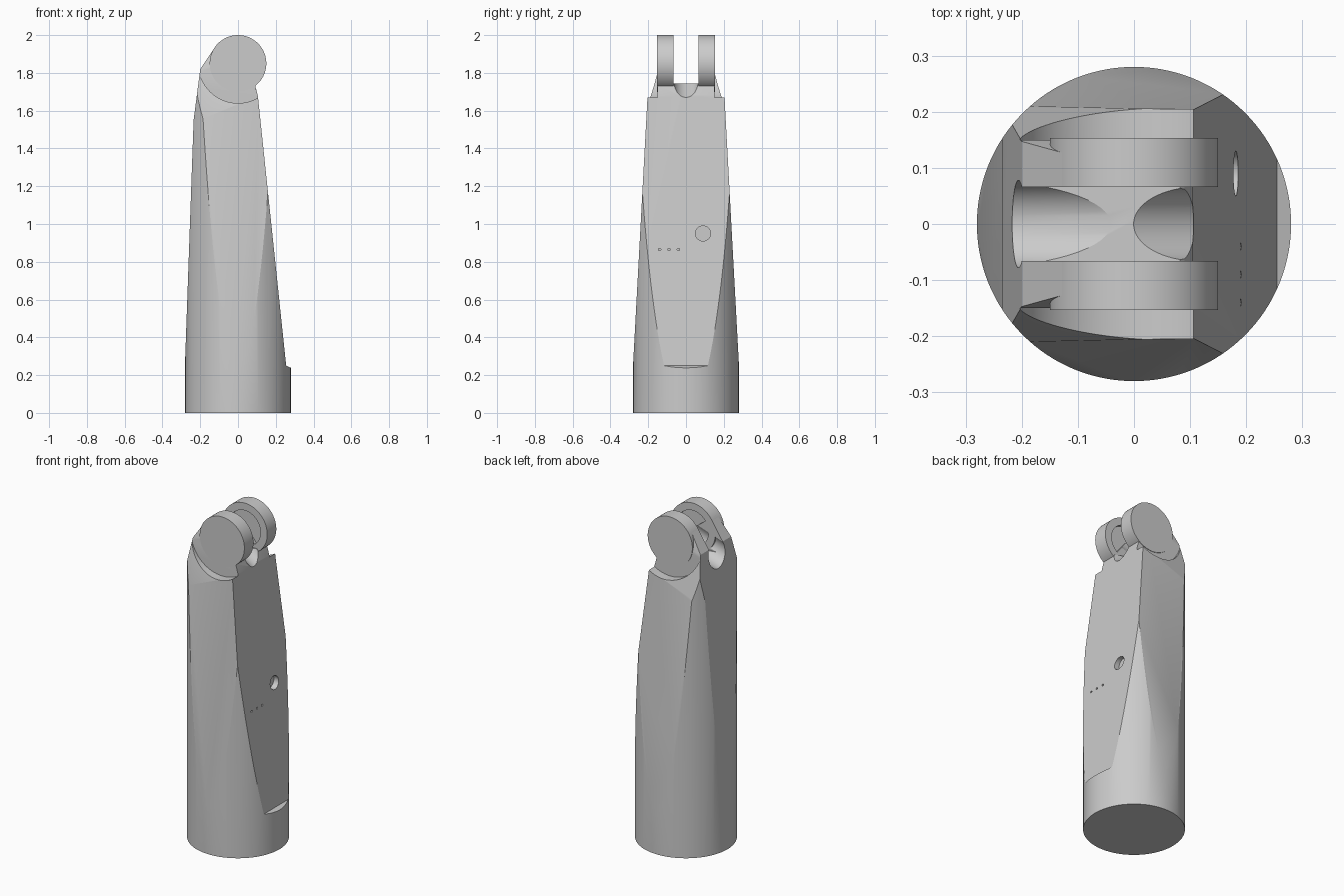
import bpy, bmesh, math
from mathutils import Vector, Matrix

default = bpy.data.objects.get("Cube")
if default:
    bpy.data.objects.remove(default, do_unlink=True)

grey = bpy.data.materials.new("light grey")
grey.use_nodes = True
colour = (0.6, 0.6, 0.6, 1)
grey.diffuse_color = colour
grey.node_tree.nodes["Principled BSDF"].inputs["Base Color"].default_value = colour


def make(name, bm):
    bmesh.ops.recalc_face_normals(bm, faces=bm.faces)
    mesh = bpy.data.meshes.new(name)
    bm.to_mesh(mesh)
    bm.free()
    mesh.materials.append(grey)
    obj = bpy.data.objects.new(name, mesh)
    bpy.context.collection.objects.link(obj)
    return obj


def prism(name, points, axis, half):
    """Extrude a side outline along x or y."""
    bm = bmesh.new()
    place = (lambda p, d: (p[0], d, p[1])) if axis == "y" else (lambda p, d: (d, p[0], p[1]))
    face = bm.faces.new([bm.verts.new(place(p, -half)) for p in points])
    ext = bmesh.ops.extrude_face_region(bm, geom=[face])["geom"]
    verts = [v for v in ext if isinstance(v, bmesh.types.BMVert)]
    bmesh.ops.translate(bm, verts=verts, vec=place((0, 0), 2 * half))
    return make(name, bm)


def rod(name, start, end, radius, sides=64):
    """Cylinder between two points."""
    start, end = Vector(start), Vector(end)
    d = end - start
    bm = bmesh.new()
    mat = Matrix.Translation((start + end) / 2) @ d.to_track_quat("Z", "Y").to_matrix().to_4x4()
    bmesh.ops.create_cone(bm, cap_ends=True, segments=sides, radius1=radius, radius2=radius,
                          depth=d.length, matrix=mat)
    return make(name, bm)


def block(name, point, normal):
    """Unit cube with one face on the given plane, lying on its outer side."""
    n = Vector(normal).normalized()
    bm = bmesh.new()
    mat = Matrix.Translation(Vector(point) + n / 2) @ n.to_track_quat("Z", "Y").to_matrix().to_4x4()
    bmesh.ops.create_cube(bm, size=1, matrix=mat)
    return make(name, bm)


def cut(obj, tool, op="DIFFERENCE"):
    mod = obj.modifiers.new("cut", "BOOLEAN")
    mod.operation = op
    mod.solver = "EXACT"
    mod.object = tool
    bpy.context.view_layer.objects.active = obj
    bpy.ops.object.modifier_apply(modifier=mod.name)
    bpy.data.objects.remove(tool, do_unlink=True)


def smooth(obj):
    bpy.ops.object.select_all(action="DESELECT")
    obj.select_set(True)
    bpy.context.view_layer.objects.active = obj
    bpy.ops.object.shade_smooth_by_angle(angle=math.radians(20))


# Round column trimmed by its front and side outlines
body = rod("arm_body", (0, 0, 0), (0, 0, 2.1), 0.28, 128)
front_outline = [(-0.31, -0.1), (0.31, -0.1), (0.31, 0.225), (0.255, 0.25), (0.105, 1.68),
                 (0.09, 1.735), (0, 1.85), (-0.12, 1.94), (-0.2, 1.82), (-0.235, 1.55),
                 (-0.281, 0.25), (-0.31, 0.2)]
cut(body, prism("front_outline", front_outline, "y", 0.5), "INTERSECT")
half_side = [(0.31, -0.1), (0.31, 0.2), (0.2805, 0.25), (0.205, 1.65), (0.19, 2.2)]
side = half_side + [(-y, z) for y, z in reversed(half_side)]
cut(body, prism("side_outline", side, "x", 0.5), "INTERSECT")

# Sloped shoulders and round clearance outside each fork arm
for s in (-1, 1):
    cut(body, block("shoulder_cutter", (-0.19, s * 0.209, 1.56), (-0.075, s, 0.235)))
    cut(body, rod("clearance_cutter", (0, s * 0.15, 1.85), (0, s * 0.4, 1.85), 0.21, 96))

# Slot between the arms, with a rounded channel falling away on either side
slot = [(-0.066, 1.745), (0.066, 1.745), (0.066, 2.2), (-0.066, 2.2)]
cut(body, prism("slot_cutter", slot, "x", 0.5))
cut(body, rod("right_channel_cutter", (-0.1, 0, 1.895), (0.3, 0, 1.615), 0.066))
cut(body, rod("left_channel_cutter", (0.06, 0, 1.86), (-0.4, 0, 1.71), 0.078))

# Round socket and three pin holes in the flat face
cut(body, rod("socket_cutter", (0.15, 0.09, 0.95), (0.3, 0.09, 0.95), 0.04, 32))
for i in range(3):
    y = -0.14 + 0.05 * i
    cut(body, rod("pin_cutter", (0.17, y, 0.865), (0.3, y, 0.865), 0.007, 8))
smooth(body)

# Hinge discs with a shallow recess on the inner face
for name, s in (("front_hinge_disc", -1), ("back_hinge_disc", 1)):
    disc = rod(name, (0, s * 0.066, 1.85), (0, s * 0.153, 1.85), 0.15, 96)
    cut(disc, rod("recess_cutter", (0, 0, 1.85), (0, s * 0.085, 1.85), 0.105, 64))
    smooth(disc)
